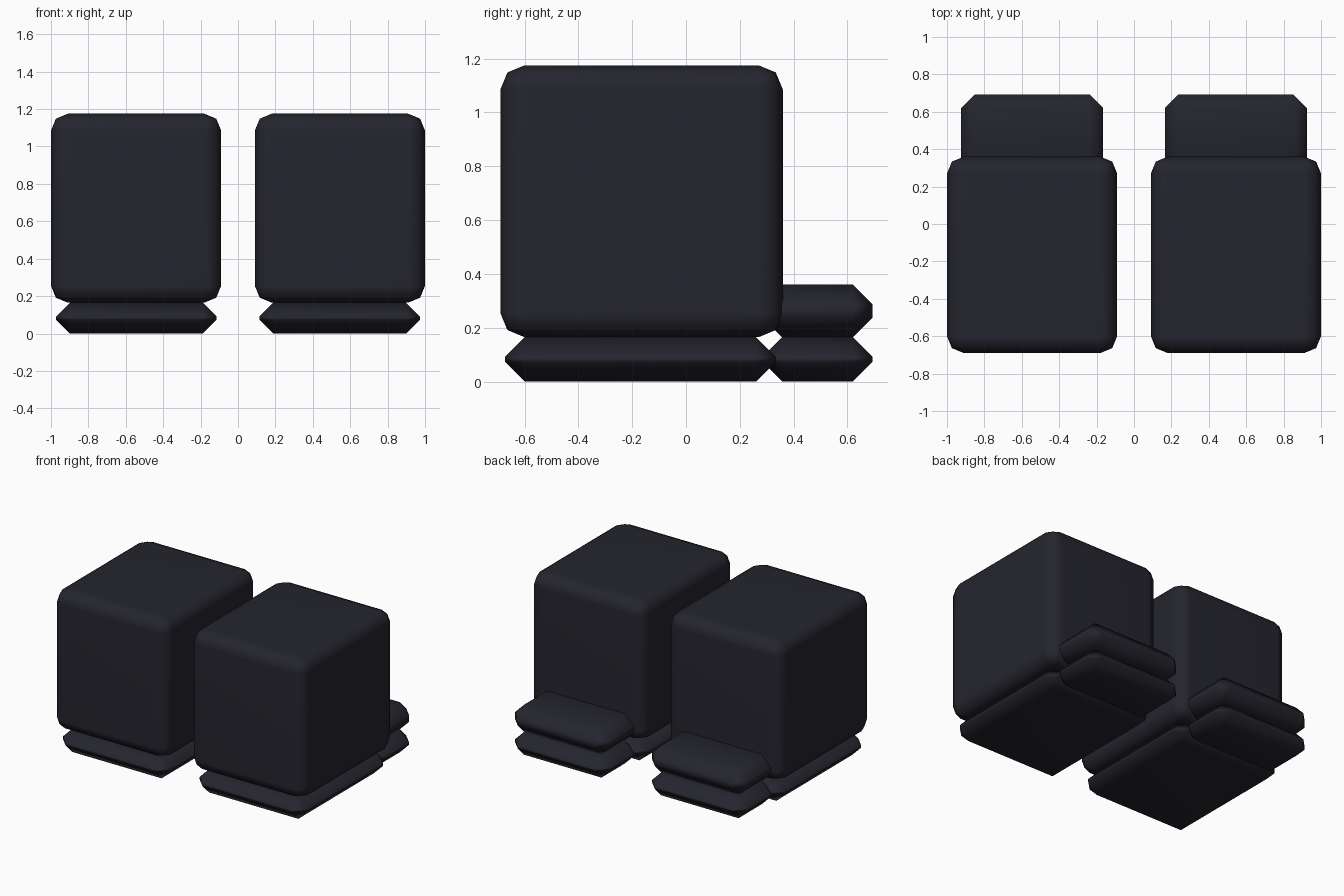
import bpy

if "Cube" in bpy.data.objects:
    bpy.data.objects.remove(bpy.data.objects["Cube"])

dark = bpy.data.materials.new("dark_charcoal")
dark.diffuse_color = (0.018, 0.018, 0.027, 1)
dark.use_nodes = True
dark.node_tree.nodes["Principled BSDF"].inputs["Base Color"].default_value = dark.diffuse_color


def padded_box(name, x, y, z, bevel, segments):
    """Soft box between the given (min, max) ranges."""
    bpy.ops.mesh.primitive_cube_add(size=1)
    ob = bpy.context.object
    ob.name = name
    for v in ob.data.vertices:
        v.co = [r[0] if c < 0 else r[1] for c, r in zip(v.co, (x, y, z))]
    ob.data.materials.append(dark)
    mod = ob.modifiers.new("rounded_edges", 'BEVEL')
    mod.width = bevel
    mod.segments = segments
    mod.limit_method = 'NONE'
    bpy.ops.object.shade_smooth()
    # Keep the large faces flat, blend only across the bevels
    ob.modifiers.new("flat_panels", 'WEIGHTED_NORMAL').keep_sharp = False
    return ob


# Parts of one boot: name, x range, y range, z range, bevel, segments
PARTS = [
    ("boot_block", (0.09, 1.0), (-0.69, 0.36), (0.165, 1.175), 0.09, 2),
    ("main_sole", (0.115, 0.972), (-0.672, 0.333), (0.0, 0.165), 0.073, 1),
    ("toe_cap", (0.165, 0.925), (0.284, 0.693), (0.165, 0.36), 0.073, 1),
    ("toe_sole", (0.165, 0.925), (0.284, 0.693), (0.0, 0.165), 0.073, 1),
]

# Build the pair, mirrored across x = 0
for name, x, y, z, bevel, segments in PARTS:
    padded_box("right_" + name, x, y, z, bevel, segments)
    padded_box("left_" + name, (-x[1], -x[0]), y, z, bevel, segments)
